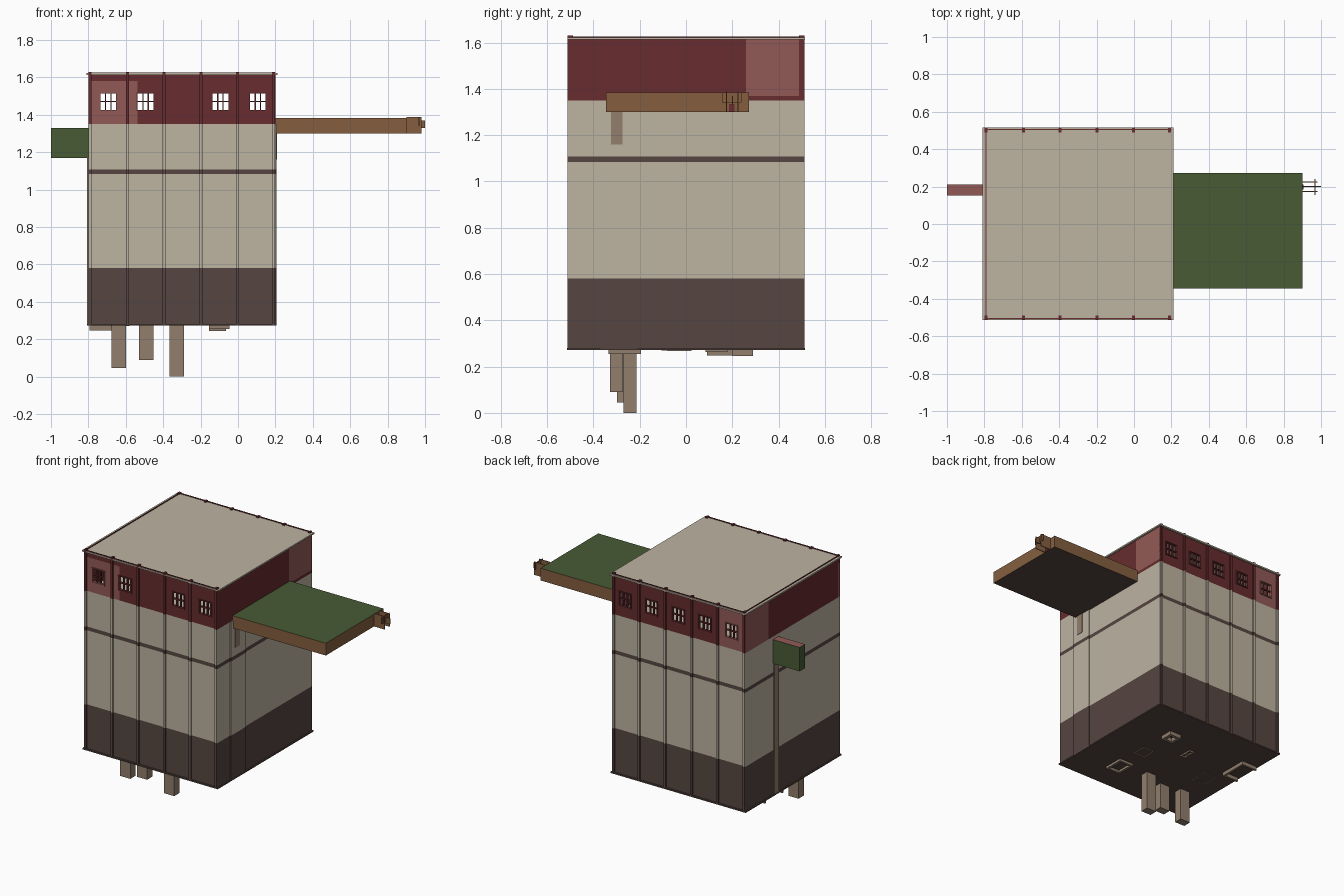
import bpy, bmesh

if "Cube" in bpy.data.objects:
    bpy.data.objects.remove(bpy.data.objects["Cube"])

def lin(c):
    c /= 255
    return c / 12.92 if c <= 0.04045 else ((c + 0.055) / 1.055) ** 2.4

COLORS = {
    "dark_brown": (86, 70, 65), "beige": (189, 179, 161), "dark_red": (103, 44, 46),
    "light_red": (146, 90, 86), "light_brown": (145, 126, 109),
    "wood": (133, 95, 63), "green": (72, 91, 52),
}
NAMES = list(COLORS)
MATS = []
for n, c in COLORS.items():
    m = bpy.data.materials.new(n)
    m.diffuse_color = (*[lin(v) for v in c], 1)
    m.use_nodes = True
    m.node_tree.nodes["Principled BSDF"].inputs["Base Color"].default_value = m.diffuse_color
    MATS.append(m)
DB, BE, DR, LR, LB, WO, GR = range(7)

def finish(name, bm):
    me = bpy.data.meshes.new(name)
    bm.normal_update()
    bm.to_mesh(me)
    bm.free()
    for m in MATS:
        me.materials.append(m)
    ob = bpy.data.objects.new(name, me)
    bpy.context.collection.objects.link(ob)
    return ob

def box(bm, x0, x1, y0, y1, z0, z1, mat, rule=None):
    vs = [bm.verts.new((x, y, z)) for z in (z0, z1)
          for x, y in ((x0, y0), (x1, y0), (x1, y1), (x0, y1))]
    for q in ((3, 2, 1, 0), (4, 5, 6, 7), (0, 1, 5, 4), (1, 2, 6, 5), (2, 3, 7, 6), (3, 0, 4, 7)):
        f = bm.faces.new([vs[i] for i in q])
        f.normal_update()
        f.material_index = rule(f.normal) if rule else mat

def boxes(name, items, rule=None):
    bm = bmesh.new()
    for it in items:
        box(bm, *it[:6], it[6] if len(it) > 6 else 0, rule)
    return finish(name, bm)

X0, X1, Y = -0.80, 0.20, 0.503
RIDGES = [-0.79, -0.59, -0.395, -0.197, -0.003, 0.19]
RW, RD = 0.008, 0.009          # ridge half width and depth

# Lower tower: ridged outline swept through the colour bands
outline = [(X0, -Y)]
for x in RIDGES:
    outline += [(x - RW, -Y), (x - RW, -Y - RD), (x + RW, -Y - RD), (x + RW, -Y)]
outline += [(X1, -Y), (X1, -0.37), (X1 + 0.006, -0.37), (X1 + 0.006, -0.21), (X1, -0.21), (X1, Y)]
for x in reversed(RIDGES):
    outline += [(x + RW, Y), (x + RW, Y + RD), (x - RW, Y + RD), (x - RW, Y)]
outline += [(X0, Y)]
levels = [0.277, 0.58, 1.083, 1.108, 1.35]
bands = [DB, BE, DB, BE]
bm = bmesh.new()
rings = [[bm.verts.new((x, y, z)) for x, y in outline] for z in levels]
n = len(outline)
for k, mat in enumerate(bands):
    for i in range(n):
        j = (i + 1) % n
        bm.faces.new((rings[k][i], rings[k][j], rings[k + 1][j], rings[k + 1][i])).material_index = mat
bm.faces.new(list(reversed(rings[0]))).material_index = DB
bm.faces.new(rings[-1]).material_index = BE
finish("tower_body", bm)

# Thin skirting around the foot of the tower
boxes("base_skirting", [(X0 - 0.007, X1 + 0.007, -Y - 0.01, Y + 0.01, 0.272, 0.281, DB)])

# Upper storey long walls: five bays with window openings
ZB, ZT, T = 1.35, 1.615, 0.015
W0, W1, HW = 1.425, 1.515, 0.043
for side, name in ((-1, "front"), (1, "back")):
    ya, yb = sorted((side * Y, side * (Y - T)))
    wall, bars = [], []
    for i in range(5):
        a = X0 + 0.2 * i
        c = a + 0.1 + 0.006
        mat = LR if i == 0 else DR
        left = LR if i == 0 or (i == 1 and side < 0) else DR
        ztop = 1.58
        wall += [(a, c - HW, ya, yb, ZB, ztop, left), (c + HW, a + 0.2, ya, yb, ZB, ztop, mat),
                 (c - HW, c + HW, ya, yb, ZB, W0, mat), (c - HW, c + HW, ya, yb, W1, ztop, mat),
                 (a, a + 0.2, ya, yb, ztop, ZT, DR if side < 0 else mat)]
        if side < 0 and i == 2:      # boarded-up middle window
            wall.append((c - HW, c + HW, ya, yb, W0, W1, DR))
            continue
        for dx in (-0.014, 0.014):
            bars.append((c + dx - 0.003, c + dx + 0.003, ya, yb, W0, W1, DR))
        bars.append((c - HW, c + HW, ya, yb, 1.467, 1.473, DR))
        # raised frame
        fa, fb = sorted((side * Y, side * (Y + 0.006)))
        for s in (-1, 1):
            e = c + s * (HW + 0.003)
            bars.append((e - 0.004, e + 0.004, fa, fb, W0 - 0.006, W1 + 0.006, mat))
            zc = W0 - 0.003 if s < 0 else W1 + 0.003
            bars.append((c - HW, c + HW, fa, fb, zc - 0.003, zc + 0.003, mat))
    ra, rb = sorted((side * (Y - T), side * (Y + RD)))
    boxes(name + "_upper_wall", wall)
    boxes(name + "_window_bars", bars)
    boxes(name + "_upper_ridges", [(x - RW, x + RW, ra, rb, ZB, 1.63, DR) for x in RIDGES])

# Upper storey end walls with a lighter corner section
boxes("left_upper_wall", [(X0, X0 + T, -Y, 0.26, ZB, ZT, DR), (X0, X0 + T, 0.26, Y, ZB, ZT, LR)])
boxes("right_upper_wall", [(X1 - T, X1, -Y, 0.26, ZB, ZT, DR), (X1 - T, X1, 0.26, Y, ZB, 1.37, DR),
                           (X1 - T, X1, 0.26, Y, 1.37, ZT, LR)])

# Flat roof and its thin rim
boxes("roof", [(X0 - 0.01, X1 + 0.012, -0.512, 0.515, 1.612, 1.622, BE)])
boxes("roof_rim", [(X0 + 0.008, X1, s * 0.505 - 0.003, s * 0.505 + 0.003, 1.62, 1.627, DR) for s in (-1, 1)]
      + [(X0 + 0.006, X0 + 0.012, -0.505, 0.505, 1.62, 1.627, DR)])

# Balcony platform: grass top, wooden sides, dark underside
boxes("balcony", [(X1, 0.90, -0.345, 0.272, 1.30, 1.383)],
      lambda nv: GR if nv.z > 0.5 else DB if nv.z < -0.5 else WO)
boxes("balcony_bracket_plate", [(X1, X1 + 0.009, -0.325, -0.275, 1.16, 1.30, LB)])

# Open bracket at the balcony end, made of thin plates
boxes("balcony_end_bracket", [
    (0.90, 0.98, 0.172, 0.177, 1.30, 1.388, WO), (0.90, 0.98, 0.223, 0.228, 1.30, 1.388, WO),
    (0.965, 0.97, 0.155, 0.24, 1.34, 1.385, WO), (0.90, 1.0, 0.198, 0.203, 1.33, 1.37, WO),
    (0.90, 0.905, 0.185, 0.21, 1.30, 1.335, DR)])

# Green side box with light red top, and the thin post below it
boxes("side_box", [(-1.0, X0, 0.152, 0.21, 1.168, 1.33)], lambda nv: LR if nv.z > 0.5 else GR)
boxes("side_post", [(X0 - 0.006, X0, 0.155, 0.205, 0.28, 1.168, LB)])

# Three legs of different length
for i, (x, y, z) in enumerate(((-0.637, -0.27, 0.045), (-0.49, -0.30, 0.09), (-0.328, -0.242, 0.0))):
    boxes("leg_%d" % (i + 1), [(x - 0.038, x + 0.038, y - 0.028, y + 0.028, z, 0.28, LB)])

# Frames on the underside
def frame(name, x, y, hx, hy, z, w=0.012, open_left=False):
    parts = [(x - hx, x + hx, y - hy, y - hy + w, z, 0.28, LB),
             (x - hx, x + hx, y + hy - w, y + hy, z, 0.28, LB),
             (x + hx - w, x + hx, y - hy + w, y + hy - w, z, 0.28, LB)]
    if not open_left:
        parts.append((x - hx, x - hx + w, y - hy + w, y + hy - w, z, 0.28, LB))
    boxes(name, parts)

frame("square_frame", -0.11, 0.245, 0.045, 0.045, 0.245, 0.02)
frame("flat_frame", -0.11, -0.03, 0.045, 0.05, 0.268, 0.006)
frame("ring_frame", -0.10, -0.265, 0.055, 0.07, 0.255, 0.016)
frame("small_frame_a", -0.34, 0.11, 0.02, 0.025, 0.262, 0.01)
frame("small_frame_b", -0.34, 0.155, 0.02, 0.025, 0.262, 0.01)
frame("large_frame", -0.735, 0.19, 0.06, 0.10, 0.247, 0.014, True)
frame("faint_frame", -0.63, -0.04, 0.05, 0.065, 0.270, 0.005)
